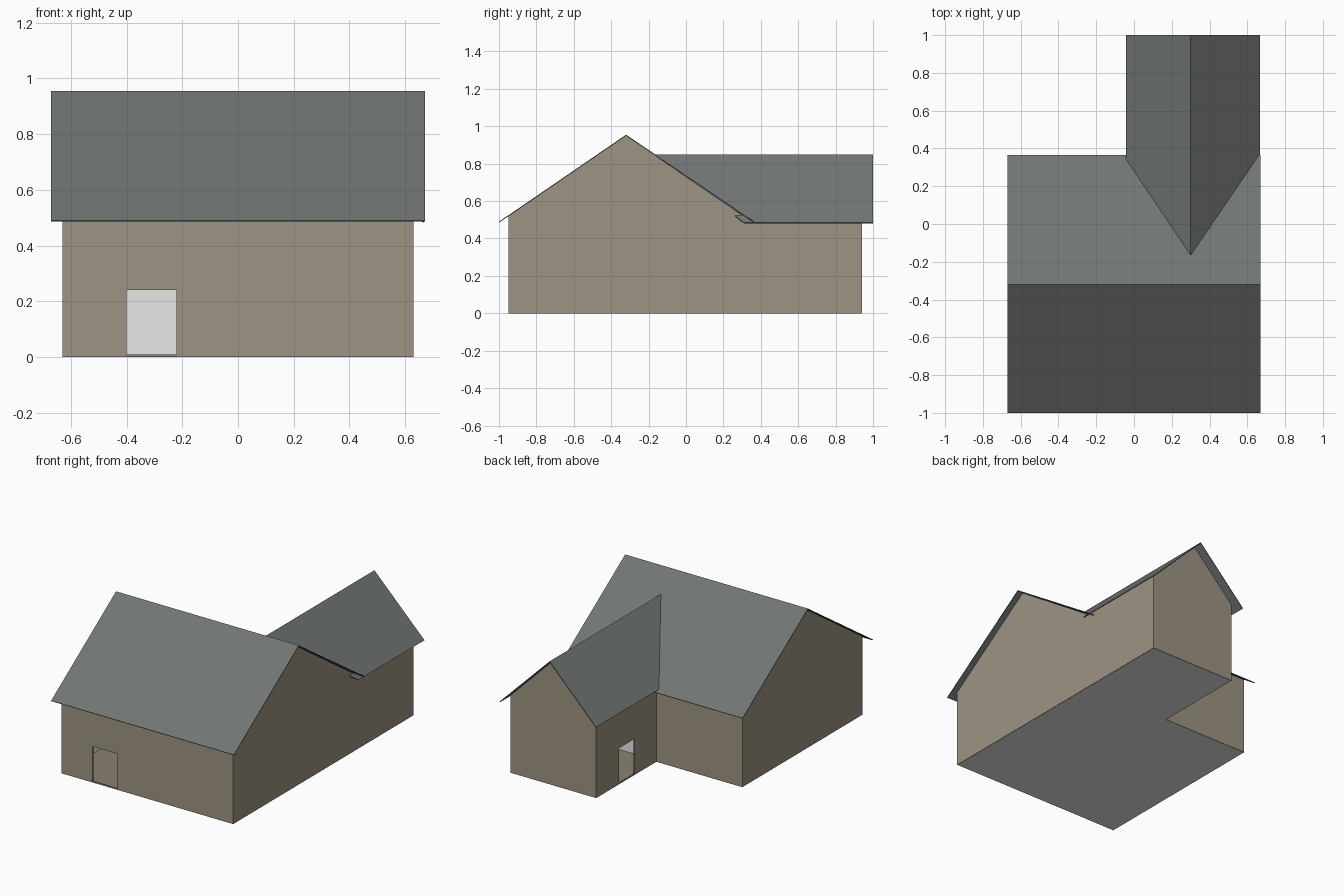
import bpy, bmesh
from mathutils import Vector

if "Cube" in bpy.data.objects:
    bpy.data.objects.remove(bpy.data.objects["Cube"])


def mat(name, r, g, b):
    m = bpy.data.materials.new(name)
    m.diffuse_color = (r, g, b, 1)
    m.use_nodes = True
    m.node_tree.nodes["Principled BSDF"].inputs["Base Color"].default_value = m.diffuse_color
    return m


BEIGE = mat("beige_wall", 0.34, 0.295, 0.225)
PALE = mat("pale_grey", 0.8, 0.8, 0.8)
ROOF = mat("slate_roof", 0.165, 0.182, 0.174)
FLOOR = mat("floor_brown", 0.25, 0.22, 0.17)


def panel(name, pts, out, mats, thick):
    """Flat panel; second material goes on the side away from 'out'."""
    bm = bmesh.new()
    f = bm.faces.new([bm.verts.new(p) for p in pts])
    f.normal_update()
    if f.normal.dot(Vector(out)) < 0:
        f.normal_flip()
    me = bpy.data.meshes.new(name)
    bm.to_mesh(me)
    bm.free()
    for m in mats:
        me.materials.append(m)
    ob = bpy.data.objects.new(name, me)
    bpy.context.collection.objects.link(ob)
    s = ob.modifiers.new("thickness", 'SOLIDIFY')
    s.thickness = thick
    s.offset = -1
    s.material_offset = len(mats) - 1
    return ob


X, Y0, YM, Y1, B, TOP = 0.63, -0.95, 0.31, 0.94, 0.001, 0.518
RY, RZ = -0.32, 0.955      # main ridge
WX, WZ = 0.30, 0.85        # wing ridge
WALL = (BEIGE, PALE)


def along_x(pts, y):
    return [(a, y, z) for a, z in pts]


def along_y(pts, x):
    return [(x, a, z) for a, z in pts]


def with_door(a0, a1, d0, d1):
    """Rectangular wall outline with a doorway notch."""
    return [(a0, B), (d0, B), (d0, 0.24), (d1, 0.24), (d1, B),
            (a1, B), (a1, TOP), (a0, TOP)]


# Walls
T = 0.007
panel("front_wall", along_x(with_door(-X, X, -0.40, -0.22), Y0), (0, -1, 0), WALL, T)
panel("right_wall", along_y([(Y0, B), (Y1, B), (Y1, TOP - 0.005), (YM, TOP), (RY, RZ - 0.006),
                             (Y0, TOP)], X), (1, 0, 0), WALL, T)
panel("left_wall", along_y([(Y0, B), (YM, B), (YM, TOP), (RY, RZ - 0.006), (Y0, TOP)], -X),
      (-1, 0, 0), WALL, T)
panel("back_wall", along_x([(-X, B), (0, B), (0, TOP), (-X, TOP)], YM), (0, 1, 0), WALL, T)
panel("partition_wall", along_x([(0, B), (X - T, B), (X - T, TOP - 0.01), (0, TOP - 0.01)], YM),
      (0, 1, 0), (PALE,), T)
panel("wing_side_wall", along_y(with_door(YM, Y1, 0.54, 0.70), 0), (-1, 0, 0), WALL, T)
panel("wing_gable_wall", along_x([(0, B), (X, B), (X, TOP - 0.005), (WX, WZ - 0.008), (0, TOP + 0.02)], Y1),
      (0, 1, 0), WALL, T)

# Floor slab: brown on top, pale underneath
e = 0.002
panel("floor_slab", [(-X + e, Y0 + e, 0.01), (X - e, Y0 + e, 0.01), (X - e, Y1 - e, 0.01),
                     (e, Y1 - e, 0.01), (e, YM - e, 0.01), (-X + e, YM - e, 0.01)],
      (0, 0, 1), (FLOOR, PALE), 0.01)

# Main roof slopes
for name, ye in (("main_roof_front", -1.0), ("main_roof_back", 0.365)):
    panel(name, [(-0.67, RY, RZ), (0.67, RY, RZ), (0.67, ye, 0.49), (-0.67, ye, 0.49)],
          (0, 0, 1), (ROOF,), 0.005)

# Wing roof slopes, tucked under the main roof along the valleys
for name, xe, ze in (("wing_roof_left", -0.042, 0.505), ("wing_roof_right", 0.667, 0.485)):
    panel(name, [(WX, -0.165, WZ), (WX, 1.0, WZ), (xe, 1.0, ze), (xe, 0.31, ze)],
          (0, 0, 1), (ROOF,), 0.005)
